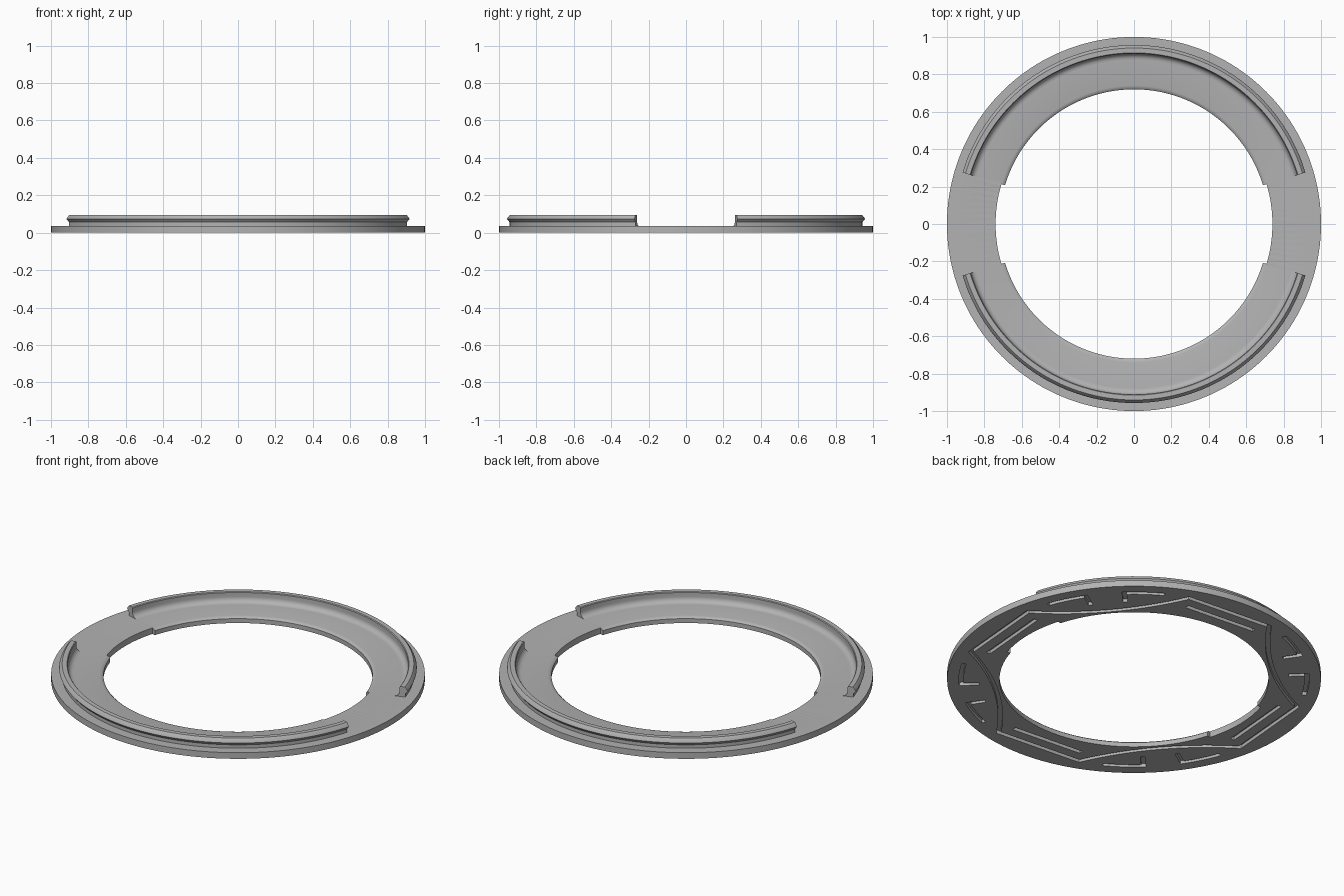
import bpy
import bmesh
from math import sin, cos, pi, radians
from mathutils import Vector

cube = bpy.data.objects.get("Cube")
if cube:
    bpy.data.objects.remove(cube, do_unlink=True)

grey = bpy.data.materials.new("plain grey")
grey.use_nodes = True
grey.diffuse_color = (0.45, 0.45, 0.45, 1)
grey.node_tree.nodes["Principled BSDF"].inputs["Base Color"].default_value = (0.45, 0.45, 0.45, 1)


def polar(r, deg):
    return Vector((r * cos(radians(deg)), r * sin(radians(deg))))


def finish(name, bm):
    bmesh.ops.recalc_face_normals(bm, faces=bm.faces)
    mesh = bpy.data.meshes.new(name)
    bm.to_mesh(mesh)
    bm.free()
    mesh.materials.append(grey)
    obj = bpy.data.objects.new(name, mesh)
    bpy.context.collection.objects.link(obj)
    return obj


def loft(bm, sections, closed):
    """Bridge equal cross-sections; cap the ends when open."""
    rows = [[bm.verts.new(p) for p in s] for s in sections]
    n = len(rows[0])
    for i in range(len(rows) - (0 if closed else 1)):
        a, b = rows[i], rows[(i + 1) % len(rows)]
        for j in range(n):
            k = (j + 1) % n
            bm.faces.new((a[j], a[k], b[k], b[j]))
    if not closed:
        bm.faces.new(rows[0])
        bm.faces.new(rows[-1][::-1])


def lathe(name, profile, start, end, steps):
    closed = end - start >= 360
    count = steps if closed else steps + 1
    sections = []
    for i in range(count):
        a = start + (end - start) * i / steps
        sections.append([(*polar(r, a), z) for r, z in profile])
    bm = bmesh.new()
    loft(bm, sections, closed)
    return finish(name, bm)


def channel(bm, path, width, z0, z1, closed=False):
    """Rectangular bar with mitred corners along a flat path."""
    n = len(path)
    sections = []
    for i, p in enumerate(path):
        has_prev, has_next = closed or i > 0, closed or i < n - 1
        nxt = path[(i + 1) % n]
        d0 = (p - path[i - 1]).normalized() if has_prev else (nxt - p).normalized()
        d1 = (nxt - p).normalized() if has_next else d0
        n0, n1 = Vector((-d0.y, d0.x)), Vector((-d1.y, d1.x))
        m = (n0 + n1).normalized()
        off = m * (width / 2 / m.dot(n0))
        a, b = p + off, p - off
        sections.append([(*a, z0), (*b, z0), (*b, z1), (*a, z1)])
    loft(bm, sections, closed)


# Flat ring with a softened inner edge
ring = lathe("base_ring", [(0.72, 0), (1, 0), (1, 0.036), (0.74, 0.036),
                           (0.728, 0.033), (0.72, 0.026)], 0, 360, 160)

# Underside grooves: one continuous outline, inner bars and angled hooks
bm = bmesh.new()
TURN, DEPTH, WIDTH = 40.3, 0.02, 0.024
outline = []
for q in range(4):
    mid = TURN + 90 * q
    axis, side = polar(1, mid), polar(1, mid + 90)
    for i in range(17):
        t = i / 8 - 1
        outline.append(axis * (0.81 - 0.062 * (1 - t * t)) + side * 0.437 * t)
    axis, side = polar(1, mid + 45), polar(1, mid + 135)
    channel(bm, [axis * 0.8 - side * 0.22, axis * 0.8 + side * 0.22], WIDTH, -0.02, DEPTH)
    for s in (-1, 1):
        hook = [polar(0.83, mid + s * 6.5)]
        hook += [polar(0.925, mid + s * (6.5 + 13.5 * i / 6)) for i in range(7)]
        channel(bm, hook, WIDTH, -0.02, DEPTH)
channel(bm, outline, WIDTH, -0.02, DEPTH, closed=True)

# Shallow notches on the left and right of the hole
for mid in (0, 180):
    arc = [polar(0.7, mid - 16.8 + 33.6 * i / 16) for i in range(17)]
    channel(bm, arc, 0.08, -0.05, 0.1)
cutter = finish("groove_cutter", bm)
cutter.hide_render = True

cut = ring.modifiers.new("grooves", 'BOOLEAN')
cut.operation = 'DIFFERENCE'
cut.solver = 'EXACT'
cut.object = cutter
bpy.context.view_layer.objects.active = ring
bpy.ops.object.modifier_apply(modifier=cut.name)
bpy.data.objects.remove(cutter, do_unlink=True)

# Two raised snap lips with a beaded outer edge and filleted inner foot
lip = [(0.88, 0.03), (0.943, 0.03), (0.943, 0.056), (0.957, 0.073), (0.955, 0.079),
       (0.941, 0.095), (0.915, 0.095), (0.911, 0.091)]
lip += [(0.88 + 0.031 * cos(a), 0.067 - 0.031 * sin(a)) for a in (i * pi / 12 for i in range(7))]
parts = [ring]
for name, start in (("back_lip", 16.7), ("front_lip", 196.7)):
    parts.append(lathe(name, lip, start, start + 146.6, 72))

# Smooth the round surfaces and keep the edges crisp
bpy.context.view_layer.update()
bpy.ops.object.select_all(action='DESELECT')
for obj in parts:
    obj.select_set(True)
bpy.context.view_layer.objects.active = ring
bpy.ops.object.shade_smooth_by_angle(angle=radians(28))
